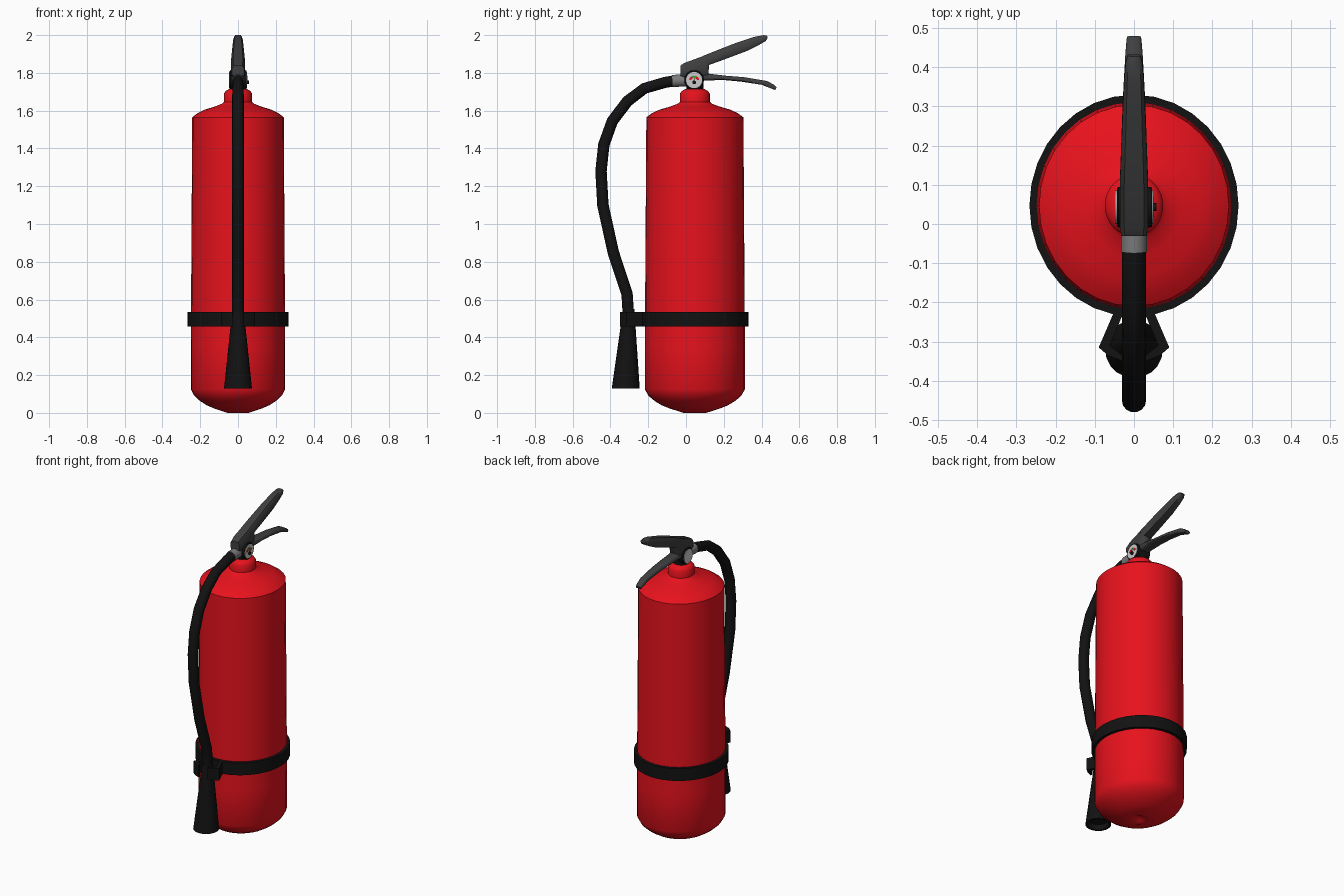
import bpy, bmesh, math
from mathutils import Vector

if "Cube" in bpy.data.objects:
    bpy.data.objects.remove(bpy.data.objects["Cube"])

CY = 0.047  # bottle axis in y


def material(name, r, g, b):
    m = bpy.data.materials.new(name)
    m.diffuse_color = (r, g, b, 1)
    m.use_nodes = True
    m.node_tree.nodes["Principled BSDF"].inputs["Base Color"].default_value = m.diffuse_color
    return m


RED = material("red_paint", 0.8, 0.006, 0.012)
BLACK = material("black_rubber", 0.006, 0.006, 0.006)
DARK = material("dark_metal", 0.05, 0.05, 0.05)
SILVER = material("silver", 0.2, 0.2, 0.2)
WHITE = material("dial_white", 0.65, 0.65, 0.65)
GREEN = material("dial_green", 0.02, 0.45, 0.04)


def loft(name, rings, mat, closed=False, angle=40):
    """Bridge equal-sized point rings into one skin, with end caps unless closed."""
    bm = bmesh.new()
    rows = [[bm.verts.new(p) for p in ring] for ring in rings]
    n = len(rows[0])
    pairs = list(zip(rows, rows[1:]))
    if closed:
        pairs.append((rows[-1], rows[0]))
    for a, b in pairs:
        for i in range(n):
            j = (i + 1) % n
            bm.faces.new((a[i], a[j], b[j], b[i]))
    if not closed:
        bm.faces.new(rows[0])
        bm.faces.new(rows[-1])
    bmesh.ops.recalc_face_normals(bm, faces=bm.faces)
    me = bpy.data.meshes.new(name)
    bm.to_mesh(me)
    bm.free()
    me.materials.append(mat)
    ob = bpy.data.objects.new(name, me)
    bpy.context.collection.objects.link(ob)
    bpy.ops.object.select_all(action='DESELECT')
    bpy.context.view_layer.objects.active = ob
    ob.select_set(True)
    bpy.ops.object.shade_smooth_by_angle(angle=math.radians(angle))
    return ob


def circle(n):
    return [(math.cos(2 * math.pi * i / n), math.sin(2 * math.pi * i / n)) for i in range(n)]


def lathe(profile, n=32, sx=0.943):
    return [[(c * r * sx, CY + s * r, z) for c, s in circle(n)] for r, z in profile]


def tube(path, n=14):
    """Rings along a (y, z, radius) path lying in the x = 0 plane."""
    rings = []
    for i, (y, z, r) in enumerate(path):
        a, b = path[max(i - 1, 0)], path[min(i + 1, len(path) - 1)]
        t = Vector((0, b[0] - a[0], b[1] - a[1])).normalized()
        side = Vector((0, -t.z, t.y))
        rings.append([Vector((c * r, y, z)) + side * s * r for c, s in circle(n)])
    return rings


def x_disc(name, profile, mat, y=0.043, z=1.762, n=24):
    """Solid turned about an x-parallel axis, profile = (x, radius)."""
    return loft(name, [[(x, y + c * r, z + s * r) for c, s in circle(n)] for x, r in profile], mat)


def handle(name, stations):
    """Bar of chamfered sections: bottom (y, z), top (y, z), half width."""
    rings = []
    for yb, zb, yt, zt, w in stations:
        lo, hi = Vector((0, yb, zb)), Vector((0, yt, zt))
        rings.append([lo.lerp(hi, v) + Vector((u * w, 0, 0)) for u, v in
                      ((-.75, 0), (.75, 0), (1, .2), (1, .7), (.7, 1), (-.7, 1), (-1, .7), (-1, .2))])
    return loft(name, rings, DARK, angle=50)


# Bottle with domed base, shoulder and neck
loft("bottle", lathe([(0.012, 0.02), (0.035, 0.008), (0.06, 0.0), (0.135, 0.024), (0.175, 0.04),
                      (0.213, 0.063), (0.245, 0.09), (0.265, 0.125), (0.265, 0.35), (0.257, 1.565),
                      (0.225, 1.588), (0.185, 1.606), (0.13, 1.622), (0.09, 1.637), (0.079, 1.647),
                      (0.079, 1.69), (0.07, 1.703), (0.052, 1.714), (0.02, 1.716)]), RED)

# Strap band and the two bent clip arms around the nozzle
loft("strap", lathe([(0.255, 0.457), (0.283, 0.457), (0.283, 0.535), (0.255, 0.535)]),
     BLACK, closed=True, angle=30)
arm = [(0.025, -0.222), (0.05, -0.222), (0.09, -0.315), (0.067, -0.335), (0.03, -0.35),
       (0.03, -0.335), (0.062, -0.31)]
for label, s in (("left", -1), ("right", 1)):
    loft("clip_arm_" + label, [[(s * x, y, z) for x, y in arm] for z in (0.458, 0.534)],
         BLACK, angle=20)

# Hose and flared nozzle
loft("hose", tube([(-0.06, 1.758, 0.03), (-0.11, 1.75, 0.03), (-0.22, 1.718, 0.03),
                   (-0.31, 1.65, 0.031), (-0.39, 1.545, 0.031), (-0.435, 1.42, 0.031),
                   (-0.45, 1.28, 0.031), (-0.44, 1.1, 0.031), (-0.385, 0.85, 0.031),
                   (-0.312, 0.63, 0.031), (-0.304, 0.5, 0.031)]), BLACK)
nozzle = [(-0.304, 0.55, 0.031), (-0.305, 0.5, 0.035), (-0.319, 0.13, 0.074),
          (-0.319, 0.13, 0.062), (-0.317, 0.16, 0.055)]
loft("nozzle", [[(c * r, y + s * r, z) for c, s in circle(20)] for y, z, r in nozzle], BLACK)
loft("hose_connector", tube([(-0.072, 1.757, 0.033), (0.02, 1.762, 0.033)]), SILVER)

# Valve stem and drum
loft("valve_stem", lathe([(0.045, 1.70), (0.045, 1.76)], 20, 1), BLACK)
x_disc("valve_drum", [(-0.044, 0.047), (-0.04, 0.052), (0.04, 0.052), (0.046, 0.05)], BLACK)

# Dial faces on both sides, with hub, needle and coloured zones on the right
for label, s in (("left", -1), ("right", 1)):
    x_disc("dial_" + label, [(s * 0.03, 0.043), (s * 0.048, 0.043)], WHITE)
x_disc("dial_hub", [(0.045, 0.01), (0.057, 0.01)], BLACK, z=1.75, n=12)


def dial_zone(name, a0, a1, r0, r1, mat):
    pts = []
    for r, order in ((r0, range(7)), (r1, range(6, -1, -1))):
        for i in order:
            a = math.radians(a0 + (a1 - a0) * i / 6)
            pts.append((0.043 + r * math.cos(a), 1.757 + r * math.sin(a)))
    loft(name, [[(x, y, z) for y, z in pts] for x in (0.047, 0.0495)], mat, angle=20)


dial_zone("dial_red_left", 115, 165, 0.016, 0.028, RED)
dial_zone("dial_green_zone", 65, 115, 0.016, 0.028, GREEN)
dial_zone("dial_red_right", 15, 65, 0.016, 0.028, RED)
dial_zone("dial_needle", 84, 96, 0.002, 0.026, BLACK)

# Squeeze levers
handle("upper_lever", [
    (-0.03, 1.785, -0.03, 1.838, 0.033), (0.02, 1.765, -0.01, 1.852, 0.036),
    (0.118, 1.78, 0.08, 1.885, 0.036), (0.122, 1.842, 0.09, 1.89, 0.036),
    (0.2, 1.87, 0.17, 1.922, 0.033), (0.32, 1.915, 0.26, 1.957, 0.029),
    (0.39, 1.95, 0.36, 1.99, 0.025), (0.42, 1.967, 0.41, 2.0, 0.021),
    (0.433, 1.985, 0.428, 1.998, 0.016)])
handle("lower_lever", [
    (0.0, 1.74, 0.0, 1.79, 0.03), (0.1, 1.76, 0.12, 1.796, 0.035),
    (0.2, 1.762, 0.21, 1.785, 0.032), (0.29, 1.754, 0.31, 1.777, 0.028),
    (0.4, 1.737, 0.43, 1.757, 0.023), (0.45, 1.718, 0.465, 1.737, 0.02),
    (0.472, 1.709, 0.48, 1.724, 0.018)])
